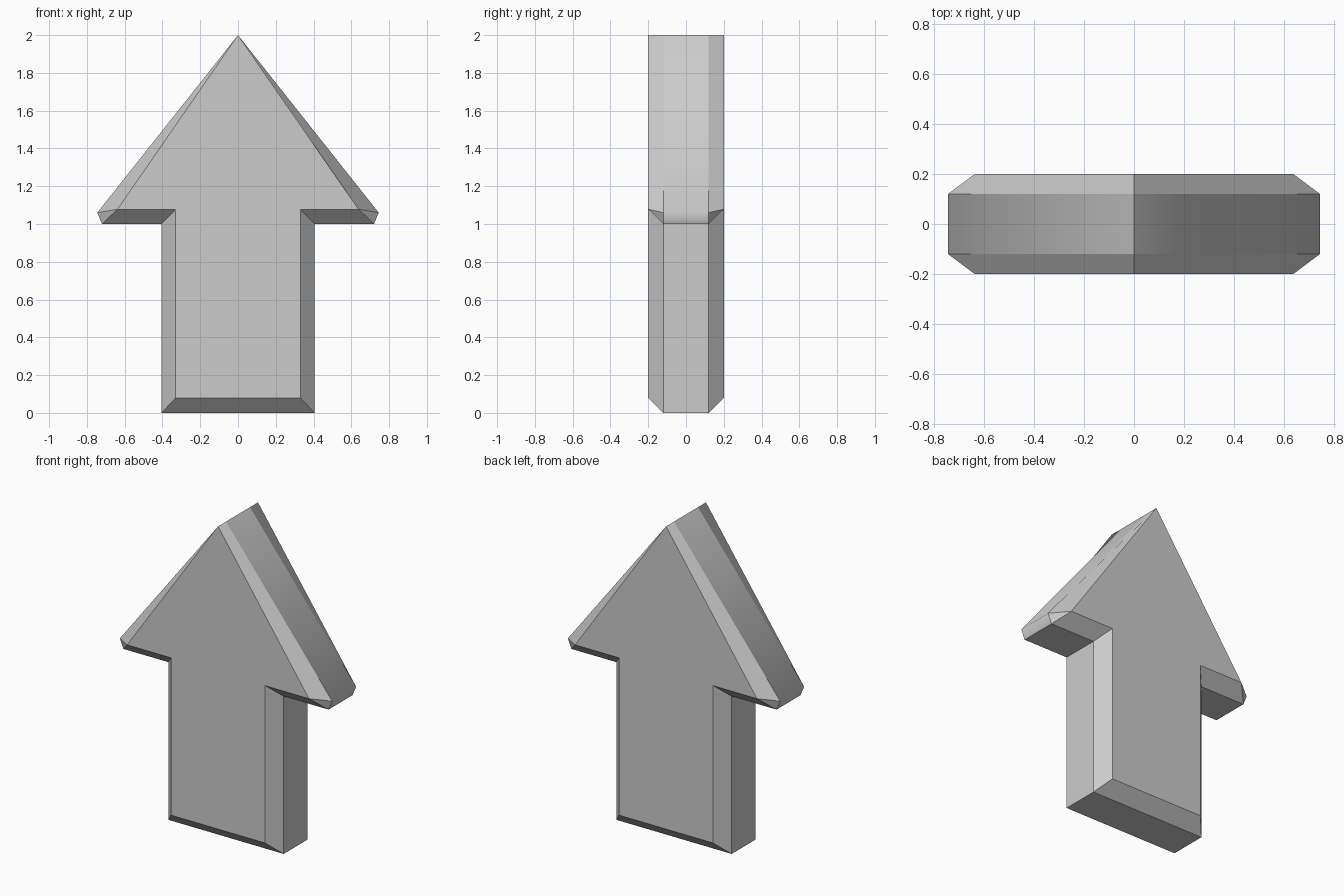
import bpy, bmesh

if "Cube" in bpy.data.objects:
    bpy.data.objects.remove(bpy.data.objects["Cube"])

# Right half outlines (x, z): wide middle band and the inset front/back faces
OUTER = [(0.405, 0), (0.405, 1.0), (0.72, 1.0), (0.745, 1.06), (0, 2)]
INNER = [(0.33, 0.08), (0.33, 1.078), (0.638, 1.078), (0.638, 1.078), (0, 2)]


def full(half):
    """Mirror a half outline to a closed loop; the last point is the tip."""
    return half + [(-x, z) for x, z in reversed(half[:-1])]


bm = bmesh.new()
rings = []
for y, half in ((-0.2, INNER), (-0.12, OUTER), (0.12, OUTER), (0.2, INNER)):
    rings.append([bm.verts.new((x, y, z)) for x, z in full(half)])

# Flat front and back, with chamfers and side band between
bm.faces.new(rings[0])
bm.faces.new(rings[3][::-1])
n = len(rings[0])
for a, b in zip(rings, rings[1:]):
    for i in range(n):
        j = (i + 1) % n
        bm.faces.new((a[i], b[i], b[j], a[j]))

# Blend the small head corners into the slopes, keep every other edge sharp
for e in bm.edges:
    e.smooth = False
for i in (3, 5):
    bm.edges.get((rings[1][i], rings[2][i])).smooth = True
for f in bm.faces:
    f.smooth = True

# Collapse the doubled inner corners into triangles
bmesh.ops.remove_doubles(bm, verts=bm.verts, dist=0.0005)
bmesh.ops.recalc_face_normals(bm, faces=bm.faces)

mesh = bpy.data.meshes.new("arrow")
bm.to_mesh(mesh)
bm.free()
arrow = bpy.data.objects.new("arrow", mesh)
bpy.context.collection.objects.link(arrow)
